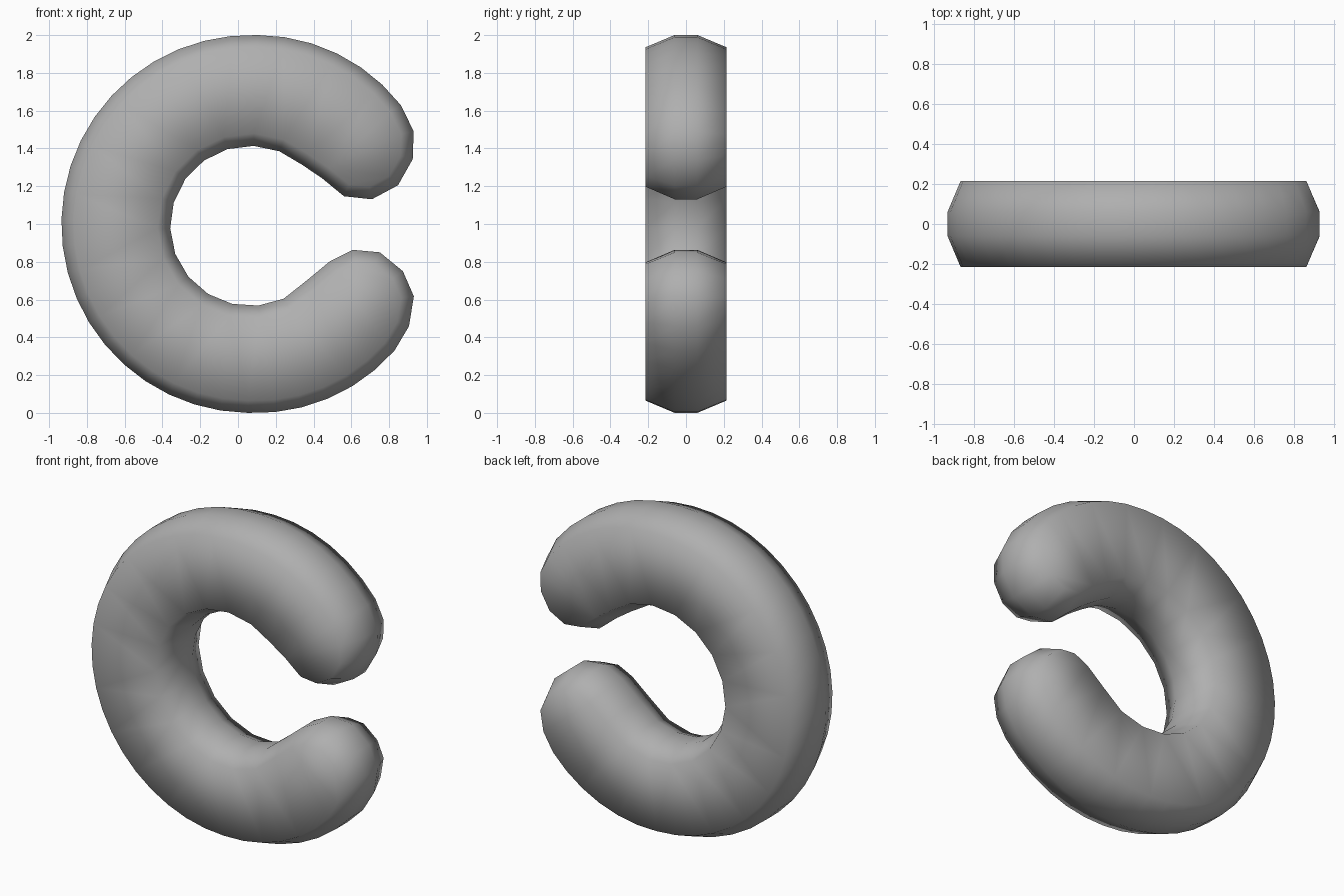
import bpy, bmesh
from math import sin, cos, radians
from mathutils import Vector

if "Cube" in bpy.data.objects:
    bpy.data.objects.remove(bpy.data.objects["Cube"])

CX = 0.065  # centre of both arcs


def arc(cz, radius, a0, a1, n, bulge=0.0):
    pts = []
    for i in range(n + 1):
        a = radians(a0 + (a1 - a0) * i / n)
        r = radius + bulge * max(0, cos(a)) * abs(sin(a)) * 2
        pts.append(Vector((CX + r * cos(a), cz + r * sin(a))))
    return pts


def inset(pts, d):
    """Move a counter-clockwise outline inwards by d."""
    out = []
    for i, p in enumerate(pts):
        e1 = (p - pts[i - 1]).normalized()
        e2 = (pts[(i + 1) % len(pts)] - p).normalized()
        n = Vector((-e1.y - e2.y, e1.x + e2.x)).normalized()
        out.append(p + n * d / max(0.5, n.dot(Vector((-e1.y, e1.x)))))
    return out


# Outline: outer arc, lower rounded tip, inner arc, upper rounded tip
lower_tip = [(0.905, 0.458), (0.931, 0.617), (0.873, 0.75), (0.751, 0.85),
             (0.608, 0.863), (0.487, 0.803), (0.365, 0.702)]
upper_tip = [(0.444, 1.243), (0.561, 1.147), (0.709, 1.131),
             (0.847, 1.205), (0.925, 1.343), (0.93, 1.491)]
outline = (arc(1.0, 1.0, 38.3, 318.7, 34, 0.016)
           + [Vector(p) for p in lower_tip]
           + arc(0.99, 0.424, 294.6, 50, 13)
           + [Vector(p) for p in upper_tip])
small = inset(outline, 0.065)

# Ring body: flat front and back with a wide chamfer, shaded smooth
bm = bmesh.new()
rings = [[bm.verts.new((p.x, y, p.y)) for p in pts]
         for y, pts in ((-0.215, small), (-0.06, outline), (0.06, outline), (0.215, small))]
n = len(outline)
for a, b in zip(rings, rings[1:]):
    for i in range(n):
        j = (i + 1) % n
        bm.faces.new((a[i], a[j], b[j], b[i]))
caps = [bm.faces.new(rings[0][::-1]), bm.faces.new(rings[-1])]
bm.normal_update()
bmesh.ops.triangulate(bm, faces=caps, quad_method='BEAUTY', ngon_method='BEAUTY')
bmesh.ops.recalc_face_normals(bm, faces=bm.faces)
for f in bm.faces:
    f.smooth = True
mesh = bpy.data.meshes.new("open_ring")
bm.to_mesh(mesh)
bm.free()

# Darker grey
grey = bpy.data.materials.new("dark_grey")
grey.diffuse_color = (0.43, 0.43, 0.43, 1)
grey.use_nodes = True
grey.node_tree.nodes["Principled BSDF"].inputs["Base Color"].default_value = grey.diffuse_color
mesh.materials.append(grey)
bpy.context.collection.objects.link(bpy.data.objects.new("open_ring", mesh))
